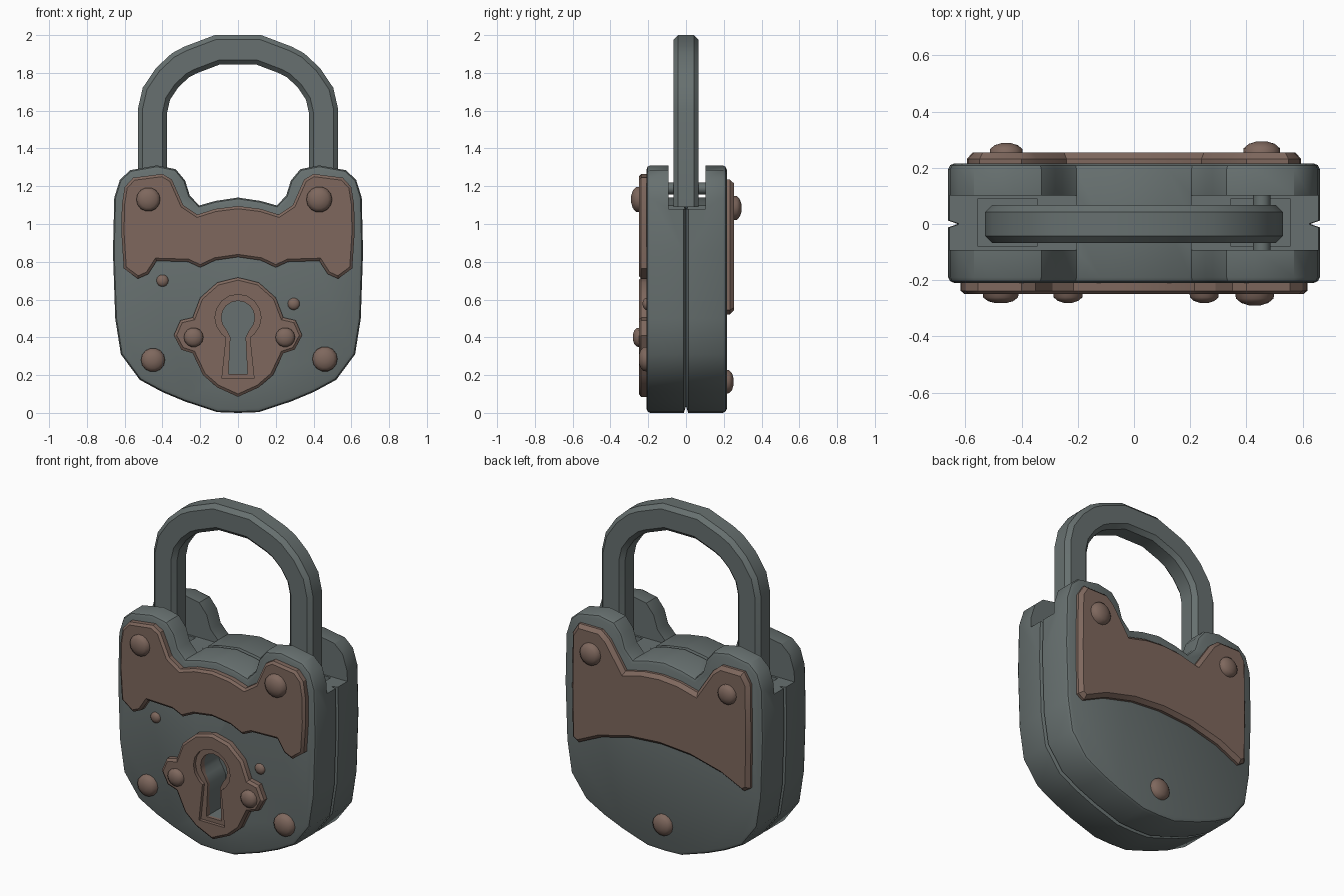
import bpy, bmesh, math
from mathutils import Vector

if "Cube" in bpy.data.objects:
    bpy.data.objects.remove(bpy.data.objects["Cube"])


def material(name, rgb):
    m = bpy.data.materials.new(name)
    m.diffuse_color = (*rgb, 1)
    m.use_nodes = True
    m.node_tree.nodes["Principled BSDF"].inputs["Base Color"].default_value = m.diffuse_color
    return m


STEEL = material("dark_steel", (0.135, 0.162, 0.160))
COPPER = material("aged_copper", (0.210, 0.137, 0.110))


def skin(name, rings, mat, angle=32):
    """Closed mesh through a list of equal-length vertex rings."""
    bm = bmesh.new()
    vs = [[bm.verts.new(p) for p in r] for r in rings]
    n = len(rings[0])
    for a, b in zip(vs, vs[1:]):
        for i in range(n):
            j = (i + 1) % n
            bm.faces.new((a[i], a[j], b[j], b[i]))
    bm.faces.new(vs[0][::-1])
    bm.faces.new(vs[-1])
    bmesh.ops.recalc_face_normals(bm, faces=bm.faces[:])
    me = bpy.data.meshes.new(name)
    bm.to_mesh(me)
    bm.free()
    me.materials.append(mat)
    ob = bpy.data.objects.new(name, me)
    bpy.context.collection.objects.link(ob)
    smooth(me, angle)
    return ob


def smooth(me, angle):
    for p in me.polygons:
        p.use_smooth = True
    me.set_sharp_from_angle(angle=math.radians(angle))


def mirror(half):
    """Outline from its right half, listed from bottom centre to top centre."""
    return half + [(-x, z) for x, z in reversed(half) if x > 1e-6]


def inset(pts, d):
    """Move a counter-clockwise outline inward by d with mitred corners."""
    out = []
    for i, p in enumerate(pts):
        p = Vector(p)
        a = (p - Vector(pts[i - 1])).normalized()
        b = (Vector(pts[(i + 1) % len(pts)]) - p).normalized()
        na, nb = Vector((-a.y, a.x)), Vector((-b.y, b.x))
        m = (na + nb).normalized()
        out.append(p + m * d / max(m.dot(na), 0.5))
    return out


def slab(name, outline, levels, mat, angle=32):
    """Stack of outline copies, each given as (y, inset)."""
    return skin(name, [[(q.x, y, q.y) for q in inset(outline, d)]
                       for y, d in levels], mat, angle)


def box(x0, x1, y0, y1, z0, z1):
    return slab("cutter", [(x0, z0), (x1, z0), (x1, z1), (x0, z1)],
                [(y0, 0), (y1, 0)], STEEL)


def cut(ob, cutters, angle=32):
    for c in cutters:
        c.hide_render = True
        m = ob.modifiers.new("cut", 'BOOLEAN')
        m.operation, m.solver, m.object = 'DIFFERENCE', 'EXACT', c
    dg = bpy.context.evaluated_depsgraph_get()
    me = bpy.data.meshes.new_from_object(ob.evaluated_get(dg))
    ob.modifiers.clear()
    ob.data = me
    smooth(me, angle)
    for c in cutters:
        bpy.data.objects.remove(c)


def keyhole(r, neck, foot, z_foot, y0, y1, mat):
    arc = [(r * math.sin(t), 0.505 - r * math.cos(t))
           for t in [math.radians(45 + 22.5 * k) for k in range(6)]]
    half = [(foot, z_foot), (neck, 0.40)] + arc + [(0, 0.505 + r)]
    return slab("cutter", mirror(half), [(y0, 0), (y1, 0)], mat)


# Body: one solid with rounded rims and a V groove around the middle
body = slab("lock_body", mirror([
    (0.0, 0.0), (0.11, 0.004), (0.28, 0.06), (0.40, 0.11), (0.52, 0.175),
    (0.62, 0.31), (0.65, 0.50), (0.662, 0.85), (0.655, 1.14), (0.625, 1.235),
    (0.57, 1.285), (0.43, 1.31), (0.33, 1.29), (0.28, 1.23), (0.255, 1.15),
    (0.205, 1.098), (0.12, 1.122), (0.0, 1.14)]),
    [(-0.21, 0.022), (-0.203, 0.007), (-0.19, 0), (-0.012, 0), (0, 0.035),
     (0.012, 0), (0.195, 0), (0.209, 0.007), (0.216, 0.022)], STEEL)
cutters = [keyhole(0.088, 0.040, 0.050, 0.205, -0.4, -0.06, STEEL)]
for s in (-1, 1):
    xs = sorted((s * 0.205, s * 0.8))
    ps = sorted((s * 0.345, s * 0.555))
    cutters += [box(*xs, -0.093, 0.102, 1.08, 1.5),       # shackle slot
                box(*ps, -0.08, 0.09, 0.95, 1.2)]         # shackle pocket
cut(body, cutters)

# Front upper plate
slab("front_plate", mirror([
    (0, 0.825), (0.12, 0.808), (0.20, 0.77), (0.265, 0.80), (0.43, 0.805),
    (0.475, 0.735), (0.53, 0.71), (0.605, 0.765), (0.617, 0.95), (0.615, 1.10),
    (0.60, 1.195), (0.555, 1.245), (0.40, 1.265), (0.35, 1.235), (0.29, 1.10),
    (0.215, 1.05), (0.12, 1.08), (0, 1.095)]),
    [(-0.195, 0), (-0.238, 0), (-0.25, 0.014)], COPPER)

# Back plate
slab("back_plate", mirror([
    (0, 0.655), (0.20, 0.64), (0.40, 0.59), (0.55, 0.52), (0.59, 0.545),
    (0.595, 0.85), (0.59, 1.17), (0.55, 1.235), (0.40, 1.235), (0.345, 1.19),
    (0.24, 1.03), (0.12, 1.06), (0, 1.07)]),
    [(0.20, 0), (0.232, 0), (0.254, 0.02)], COPPER)

# Keyhole plate with a stepped keyhole
plate = slab("keyhole_plate", mirror([
    (0, 0.085), (0.11, 0.135), (0.185, 0.20), (0.24, 0.315), (0.30, 0.335),
    (0.34, 0.41), (0.305, 0.49), (0.24, 0.505), (0.20, 0.61), (0.11, 0.69),
    (0, 0.717)]),
    [(-0.195, 0), (-0.238, 0), (-0.25, 0.014)], COPPER)
cut(plate, [keyhole(0.122, 0.062, 0.085, 0.182, -0.4, -0.23, COPPER),
            keyhole(0.088, 0.040, 0.050, 0.205, -0.4, -0.1, COPPER)])

# Rivets: x, z, base y, radius, height, side
RIVETS = [
    (-0.475, 1.13, -0.245, 0.065, 0.037, -1), (0.43, 1.13, -0.245, 0.070, 0.045, -1),
    (-0.45, 0.28, -0.205, 0.065, 0.045, -1), (0.46, 0.285, -0.205, 0.068, 0.045, -1),
    (-0.235, 0.40, -0.245, 0.053, 0.036, -1), (0.25, 0.40, -0.245, 0.053, 0.036, -1),
    (-0.40, 0.70, -0.205, 0.033, 0.024, -1), (0.295, 0.577, -0.205, 0.033, 0.024, -1),
    (-0.455, 1.085, 0.25, 0.060, 0.038, 1), (0.455, 1.085, 0.25, 0.067, 0.044, 1),
    (0.0, 0.165, 0.21, 0.065, 0.042, 1)]
for x, z, y, r, h, s in RIVETS:
    ring = [(x + r * math.cos(k * math.pi / 7), z + r * math.sin(k * math.pi / 7))
            for k in range(14)]
    slab("rivet", ring, [(y - s * 0.01, 0), (y + s * h * 0.45, 0.04 * r),
                         (y + s * h * 0.8, 0.30 * r), (y + s * h, 0.70 * r)],
         COPPER, 60)

# Shackle: chamfered bar swept along an arch
half = [(0.4525, 1.60), (0.432, 1.69), (0.375, 1.775), (0.305, 1.84),
        (0.2525, 1.868), (0.11, 1.922)]
path = [(0.4525, 1.09)] + half + [(-x, z) for x, z in reversed(half)] + [(-0.4525, 1.0)]
W, D, C = 0.0775, 0.067, 0.024
section = [(W, D - C), (W - C, D), (C - W, D), (-W, D - C),
           (-W, C - D), (C - W, -D), (W - C, -D), (W, C - D)]
rings = []
for i, p in enumerate(path):
    p = Vector(p)
    a = (p - Vector(path[i - 1])).normalized() if i else None
    b = (Vector(path[i + 1]) - p).normalized() if i < len(path) - 1 else a
    a = a or b
    t = (a + b).normalized()
    n = Vector((t.y, -t.x)) / t.dot(a)
    rings.append([(p.x + n.x * u, v, p.y + n.y * u) for u, v in section])
skin("shackle", rings, STEEL, 32)

# Hinge pin through the right leg
slab("hinge_pin", [(0.455 + 0.031 * math.cos(k * math.pi / 6),
                    1.188 + 0.031 * math.sin(k * math.pi / 6)) for k in range(12)],
     [(-0.11, 0), (0.12, 0)], STEEL, 40)
